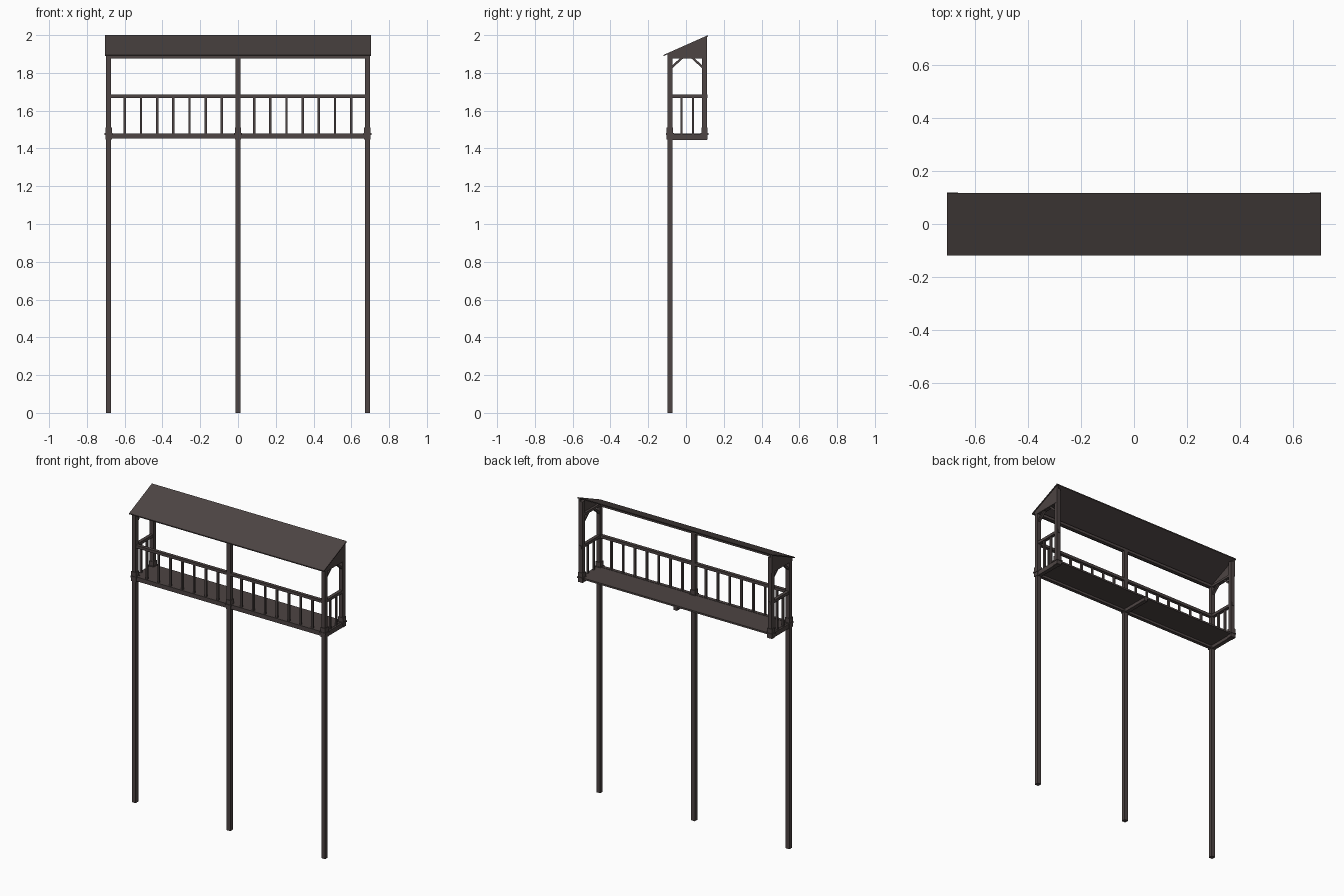
import bpy, bmesh, math
from mathutils import Vector

if "Cube" in bpy.data.objects:
    bpy.data.objects.remove(bpy.data.objects["Cube"])

wood = bpy.data.materials.new("dark brown wood")
wood.diffuse_color = (0.074, 0.058, 0.056, 1)
wood.use_nodes = True
wood.node_tree.nodes["Principled BSDF"].inputs["Base Color"].default_value = wood.diffuse_color


def finish(name, bm):
    bmesh.ops.recalc_face_normals(bm, faces=bm.faces)
    me = bpy.data.meshes.new(name)
    bm.to_mesh(me)
    bm.free()
    me.materials.append(wood)
    ob = bpy.data.objects.new(name, me)
    bpy.context.collection.objects.link(ob)
    return ob


def box(name, x0, x1, y0, y1, z0, z1):
    bm = bmesh.new()
    bmesh.ops.create_cube(bm, size=1)
    for v in bm.verts:
        v.co = Vector((x1 if v.co.x > 0 else x0,
                       y1 if v.co.y > 0 else y0,
                       z1 if v.co.z > 0 else z0))
    return finish(name, bm)


def side_profile(name, pts, x0, x1):
    """Extrude a (y, z) outline along x."""
    bm = bmesh.new()
    f = bm.faces.new([bm.verts.new((x0, y, z)) for y, z in pts])
    r = bmesh.ops.extrude_face_region(bm, geom=[f])
    vs = [g for g in r["geom"] if isinstance(g, bmesh.types.BMVert)]
    bmesh.ops.translate(bm, verts=vs, vec=(x1 - x0, 0, 0))
    return finish(name, bm)


FY, BY, EX, P = -0.085, 0.098, 0.685, 0.0135   # post lines and half width


def post(name, x, y, z0, z1):
    box(name, x - P, x + P, y - P, y + P, z0, z1)
    box(name + "_collar", x - .017, x + .017, y - .017, y + .017, 1.447, 1.51)
    box(name + "_collar_ring", x - .0205, x + .0205, y - .0205, y + .0205, 1.472, 1.481)


# Posts
for x in (-EX, 0, EX):
    post("front_post", x, FY, 0, 1.89)
for x in (-EX, EX):
    post("back_post", x, BY, 1.447, 1.975)

# Floor and its beams
box("floor", -EX, EX, FY, 0.11, 1.467, 1.478)
box("front_floor_beam", -EX, EX, FY - .011, FY + .011, 1.452, 1.48)
for x in (-EX, 0, EX):
    box("cross_floor_beam", x - .013, x + .013, FY, 0.112, 1.446, 1.476)

# Railings
box("front_rail", -EX, EX, FY - .011, FY + .011, 1.668, 1.686)
for s in (-1, 1):
    for i in range(1, 8):
        x = s * EX * i / 8
        box("front_baluster", x - .006, x + .006, FY - .006, FY + .006, 1.475, 1.67)
    x = s * EX
    box("side_rail", x - .011, x + .011, FY, 0.115, 1.668, 1.686)
    for i in (1, 2):
        y = FY + (BY - FY) * i / 3
        box("side_baluster", x - .006, x + .006, y - .006, y + .006, 1.475, 1.67)

# Roof frame, gables and corner braces
box("front_roof_beam", -EX, EX, FY - .011, FY + .011, 1.875, 1.893)
for s in (-1, 1):
    x = s * EX
    box("side_roof_beam", x - .011, x + .011, FY, BY, 1.875, 1.89)
    side_profile("gable", [(-.099, 1.876), (.112, 1.876), (.112, 1.994), (-.099, 1.899)],
                 s * .689, s * .7)
    for y, d in ((FY + P, 1), (BY - P, -1)):
        side_profile("corner_brace", [(y - d * .004, 1.822), (y - d * .004, 1.838),
                                      (y + d * .043, 1.88), (y + d * .06, 1.88)],
                     x - .008, x + .008)

# Sloping roof
side_profile("roof", [(-.119, 1.889), (-.119, 1.895), (.117, 2.0), (.117, 1.993)], -.705, .705)
